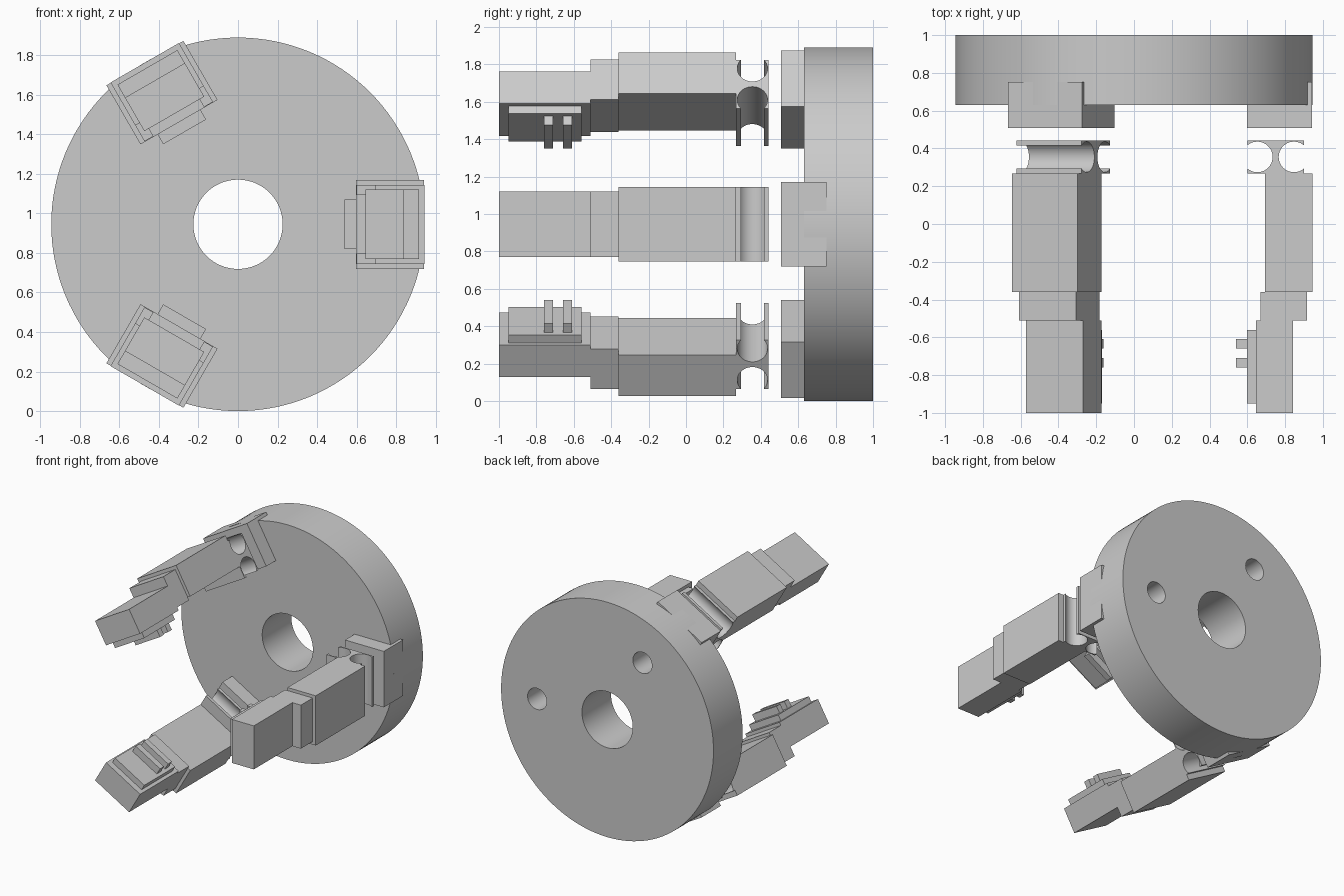
import bpy, bmesh, math
from mathutils import Matrix, Vector

if "Cube" in bpy.data.objects:
    bpy.data.objects.remove(bpy.data.objects["Cube"])

CZ = 0.945          # height of the gripper axis
R = 0.945           # palm disc radius


def make_object(name, bm):
    bmesh.ops.recalc_face_normals(bm, faces=bm.faces)
    me = bpy.data.meshes.new(name)
    bm.to_mesh(me)
    bm.free()
    ob = bpy.data.objects.new(name, me)
    bpy.context.collection.objects.link(ob)
    return ob


def smooth(ob):
    bpy.ops.object.select_all(action='DESELECT')
    ob.select_set(True)
    bpy.context.view_layer.objects.active = ob
    bpy.ops.object.shade_smooth_by_angle(angle=math.radians(30))


def cylinder_y(name, x, z, r, y0, y1, seg):
    bm = bmesh.new()
    m = Matrix.Translation((x, (y0 + y1) / 2, z)) @ Matrix.Rotation(math.pi / 2, 4, 'X')
    bmesh.ops.create_cone(bm, cap_ends=True, segments=seg, radius1=r, radius2=r,
                          depth=y1 - y0, matrix=m)
    return make_object(name, bm)


def box(name, x0, x1, y0, y1, half_width, place):
    bm = bmesh.new()
    m = Matrix.Translation(((x0 + x1) / 2, (y0 + y1) / 2, 0)) @ \
        Matrix.Diagonal((x1 - x0, y1 - y0, 2 * half_width, 1))
    bmesh.ops.create_cube(bm, size=1, matrix=place @ m)
    return make_object(name, bm)


def hinge(name, place):
    # hourglass section: a block with a round groove in each side
    x0, x1, y0, y1, w, r = 0.6, 0.9, 0.268, 0.442, 0.2, 0.081
    cy, off = (y0 + y1) / 2, 0.053
    a = math.acos(off / r)
    arc = [a + (2 * math.pi - 2 * a) * i / 32 for i in range(33)]
    pts = [(x0, y0), (x1, y0)]
    pts += [(x1 - off + r * math.cos(t), cy - r * math.sin(t)) for t in arc]
    pts += [(x1, y1), (x0, y1)]
    pts += [(x0 + off - r * math.cos(t), cy + r * math.sin(t)) for t in arc]
    bm = bmesh.new()
    face = bm.faces.new([bm.verts.new((x, y, -w)) for x, y in pts])
    ext = bmesh.ops.extrude_face_region(bm, geom=[face])
    top = [v for v in ext['geom'] if isinstance(v, bmesh.types.BMVert)]
    bmesh.ops.translate(bm, verts=top, vec=Vector((0, 0, 2 * w)))
    bm.transform(place)
    smooth(make_object(name, bm))


# palm disc with a centre bore and two blind bolt holes in the back
palm = cylinder_y("palm_disc", 0, CZ, R, 0.63, 1.0, 128)
cutters = [cylinder_y("bore_cutter", 0, CZ, 0.226, 0.5, 1.1, 64)]
for deg in (0, 120):
    t = math.radians(deg)
    cutters.append(cylinder_y("bolt_hole_cutter", 0.625 * math.cos(t),
                              CZ + 0.625 * math.sin(t), 0.085, 0.75, 1.1, 48))
for c in cutters:
    mod = palm.modifiers.new("cut", 'BOOLEAN')
    mod.operation = 'DIFFERENCE'
    mod.solver = 'EXACT'
    mod.object = c
bpy.context.view_layer.update()
cut_mesh = bpy.data.meshes.new_from_object(
    palm.evaluated_get(bpy.context.evaluated_depsgraph_get()))
palm.modifiers.clear()
palm.data = cut_mesh
for c in cutters:
    bpy.data.objects.remove(c)
smooth(palm)

# finger parts: name, radial range, y range, half width
parts = [
    ("finger_mount", 0.597, 0.942, 0.508, 0.752, 0.225),
    ("finger_base_link", 0.693, 0.944, -0.36, 0.268, 0.2),
    ("finger_middle_link", 0.67, 0.917, -0.51, -0.36, 0.175),
    ("finger_tip", 0.645, 0.841, -1.0, -0.51, 0.175),
    ("grip_pad", 0.597, 0.645, -0.95, -0.56, 0.15),
    ("grip_ridge_front", 0.54, 0.597, -0.76, -0.71, 0.125),
    ("grip_ridge_back", 0.54, 0.597, -0.658, -0.61, 0.125),
]
for n in range(3):
    place = Matrix.Translation((0, 0, CZ)) @ Matrix.Rotation(-n * 2 * math.pi / 3, 4, 'Y')
    for name, x0, x1, y0, y1, w in parts:
        box(f"{name}_{n + 1}", x0, x1, y0, y1, w, place)
    hinge(f"finger_hinge_{n + 1}", place)
